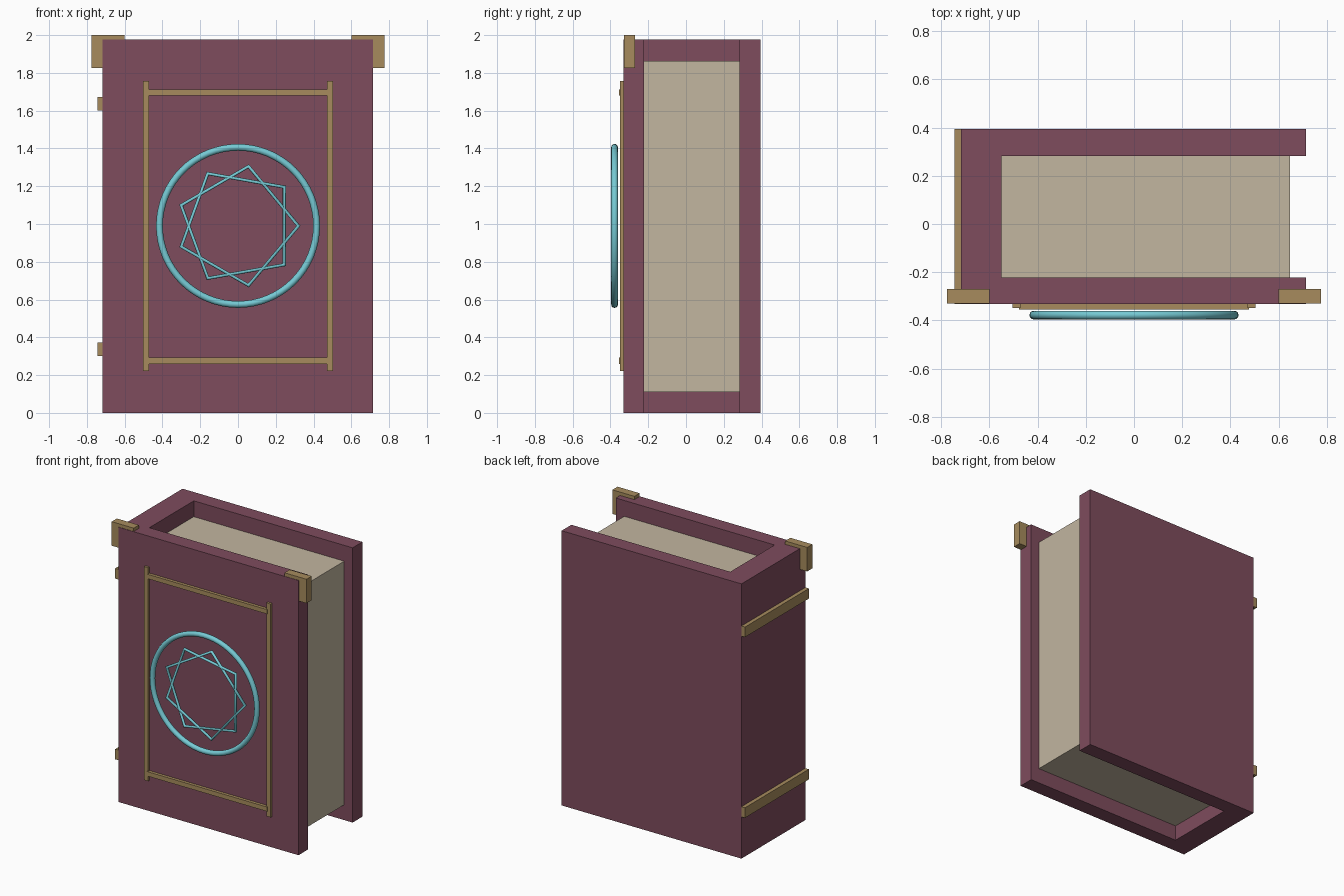
import bpy, bmesh, math
from mathutils import Matrix, Vector

cube = bpy.data.objects.get("Cube")
if cube:
    bpy.data.objects.remove(cube, do_unlink=True)


def material(name, rgb):
    m = bpy.data.materials.new(name)
    m.use_nodes = True
    m.diffuse_color = (*rgb, 1)
    m.node_tree.nodes["Principled BSDF"].inputs["Base Color"].default_value = (*rgb, 1)
    return m


leather = material("plum_leather", (0.21, 0.072, 0.11))
paper = material("cream_paper", (0.54, 0.465, 0.35))
brass = material("brass", (0.385, 0.26, 0.11))
turquoise = material("turquoise", (0.18, 0.59, 0.66))


def add_object(name, bm, mat):
    bmesh.ops.recalc_face_normals(bm, faces=bm.faces)
    mesh = bpy.data.meshes.new(name)
    bm.to_mesh(mesh)
    bm.free()
    mesh.materials.append(mat)
    ob = bpy.data.objects.new(name, mesh)
    bpy.context.collection.objects.link(ob)
    return ob


def box(name, x, y, z, mat):
    """Box from (min, max) ranges on each axis."""
    low, high = (Vector(p) for p in zip(x, y, z))
    bm = bmesh.new()
    bmesh.ops.create_cube(bm, size=1, matrix=Matrix.Translation((low + high) / 2)
                          @ Matrix.Diagonal((*(high - low), 1)))
    return add_object(name, bm, mat)


FRONT, BACK = -0.332, 0.394
INNER_FRONT, INNER_BACK = -0.222, 0.283
SPINE, SPINE_INNER, EDGE = -0.717, -0.55, 0.714
HEIGHT = 1.976

# Cover and spine: one C-shaped profile raised to full height
profile = [(SPINE, FRONT), (EDGE, FRONT), (EDGE, INNER_FRONT), (SPINE_INNER, INNER_FRONT),
           (SPINE_INNER, INNER_BACK), (EDGE, INNER_BACK), (EDGE, BACK), (SPINE, BACK)]
bm = bmesh.new()
base = bm.faces.new([bm.verts.new((x, y, 0)) for x, y in profile])
raised = bmesh.ops.extrude_face_region(bm, geom=[base], use_keep_orig=True)["geom"]
bmesh.ops.translate(bm, vec=(0, 0, HEIGHT),
                    verts=[v for v in raised if isinstance(v, bmesh.types.BMVert)])
add_object("cover", bm, leather)

# Page block
box("pages", (SPINE_INNER, 0.647), (INNER_FRONT, INNER_BACK), (0.11, 1.862), paper)

# Corner caps and upright frame bars, one on each side
for side, s in (("left", 1), ("right", -1)):
    box(f"corner_cap_{side}", sorted((s * 0.6, s * 0.775)), (-0.329, -0.27), (1.827, 2.0), brass)
    box(f"frame_upright_{side}", sorted((s * 0.471, s * 0.504)), (-0.349, FRONT),
        (0.222, 1.757), brass)

# Frame rails and spine bands, upper and lower
for level, rail, band in (("lower", 0.26, 0.3), ("upper", 1.68, 1.6)):
    box(f"frame_rail_{level}", (-0.478, 0.478), (-0.354, FRONT), (rail, rail + 0.032), brass)
    box(f"spine_band_{level}", (-0.745, SPINE), (FRONT, BACK), (band, band + 0.073), brass)

# Emblem ring
CENTRE = (0, -0.378, 0.99)
bpy.ops.mesh.primitive_torus_add(location=CENTRE, rotation=(math.pi / 2, 0, 0),
                                 major_radius=0.416, minor_radius=0.018,
                                 major_segments=64, minor_segments=12)
ring = bpy.context.object
ring.name = "emblem_ring"
ring.data.materials.append(turquoise)
bpy.ops.object.shade_smooth_by_angle(angle=math.radians(50))

# Emblem star: a nine-pointed path joining every second point, swept as a thin rod
POINTS, RADIUS = 9, 0.32
curve = bpy.data.curves.new("emblem_star", "CURVE")
curve.dimensions = "3D"
curve.bevel_depth = 0.011
curve.bevel_resolution = 2
path = curve.splines.new("POLY")
path.points.add(POINTS - 1)
path.use_cyclic_u = True
for i, point in enumerate(path.points):
    a = 2 * i * math.tau / POINTS
    point.co = (RADIUS * math.cos(a), 0, RADIUS * math.sin(a), 1)
curve.materials.append(turquoise)
star = bpy.data.objects.new("emblem_star", curve)
star.location = CENTRE
bpy.context.collection.objects.link(star)
